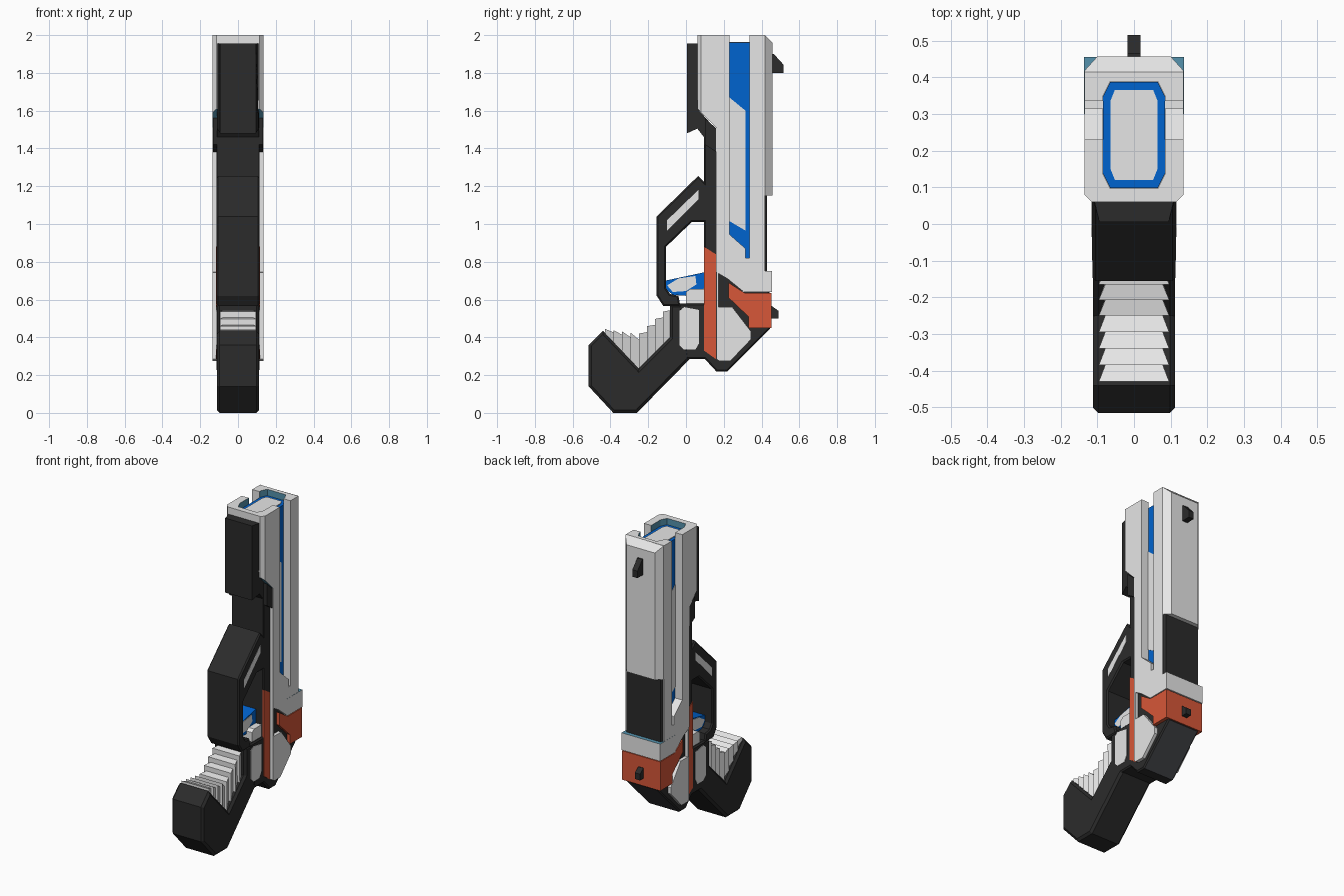
import bpy, bmesh
from mathutils import Vector

if "Cube" in bpy.data.objects:
    bpy.data.objects.remove(bpy.data.objects["Cube"])


def material(name, rgb):
    m = bpy.data.materials.new(name)
    m.diffuse_color = (*rgb, 1)
    m.use_nodes = True
    m.node_tree.nodes["Principled BSDF"].inputs["Base Color"].default_value = m.diffuse_color
    return m


LIGHT = material("light grey", (0.79, 0.79, 0.79))
DARK = material("charcoal", (0.024, 0.024, 0.024))
SLATE = material("slate", (0.055, 0.058, 0.065))
ORANGE = material("burnt orange", (0.68, 0.095, 0.04))
BLUE = material("bright blue", (0.0, 0.125, 0.62))
TEAL = material("muted teal", (0.09, 0.29, 0.42))


def extrude(name, pts, axis, a, b, mat, bevel=0.0, where=lambda e: True):
    """Extrude a YZ profile along x, or an XY profile along z."""
    bm = bmesh.new()
    place = (lambda p, d: (d, *p)) if axis == "x" else (lambda p, d: (*p, d))
    lo = [bm.verts.new(place(p, a)) for p in pts]
    hi = [bm.verts.new(place(p, b)) for p in pts]
    bm.faces.new(lo)
    bm.faces.new(hi[::-1])
    for i in range(len(pts)):
        j = (i + 1) % len(pts)
        bm.faces.new((lo[i], hi[i], hi[j], lo[j]))
    bmesh.ops.recalc_face_normals(bm, faces=bm.faces)
    if bevel:
        rim = [e for e in bm.edges
               if abs(e.verts[0].co.x - e.verts[1].co.x) < 1e-6 and where(e)]
        bmesh.ops.bevel(bm, geom=rim, offset=bevel, segments=1, affect="EDGES")
    me = bpy.data.meshes.new(name)
    bm.to_mesh(me)
    bm.free()
    me.materials.append(mat)
    ob = bpy.data.objects.new(name, me)
    bpy.context.collection.objects.link(ob)
    return ob


def prism(name, pts, hw, mat, bevel=0.0, where=lambda e: True):
    return extrude(name, pts, "x", -hw, hw, mat, bevel, where)


def octagon(hx, y0, y1, cx, cy):
    return [(-hx, y0 + cy), (-hx + cx, y0), (hx - cx, y0), (hx, y0 + cy),
            (hx, y1 - cy), (hx - cx, y1), (-hx + cx, y1), (-hx, y1 - cy)]


def cut(ob, cutter):
    mod = ob.modifiers.new("cut", "BOOLEAN")
    mod.operation, mod.solver, mod.object = "DIFFERENCE", "EXACT", cutter
    bpy.context.view_layer.objects.active = ob
    bpy.ops.object.modifier_apply(modifier=mod.name)
    bpy.data.objects.remove(cutter)


def tint(ob, mat, rule):
    ob.data.materials.append(mat)
    k = len(ob.data.materials) - 1
    for f in ob.data.polygons:
        if rule(f):
            f.material_index = k


# Barrel shell with side slots and a recessed muzzle
shell = prism("barrel_shell", [
    (.06, 2), (.06, 1.61), (.16, 1.51), (.16, .745), (.22, .71), (.30, .645),
    (.415, .645), (.415, 2)], .135, LIGHT, .02,
    lambda e: max(v.co.y for v in e.verts) < .17
    and min(v.co.z for v in e.verts) > 1.6)
cut(shell, prism("slot_cutter", [
    (.23, 2.1), (.23, .945), (.315, .87), (.315, .82), (.336, .82), (.336, 2.1)],
    .3, LIGHT))
cut(shell, extrude("muzzle_cutter", octagon(.085, .097, .388, .02, .04),
                   "z", 1.90, 2.1, LIGHT))
tint(shell, TEAL, lambda f: (
    f.center.z > 1.9 and abs(f.normal.z) < .1 and abs(f.center.x) < .09
    and .096 < f.center.y < .391)
    or (f.normal.z < -.5 and f.normal.y < -.5 and f.center.z > 1.4))

# Blue core with grey muzzle plate and grey slot panels
extrude("barrel_core", octagon(.0845, .175, .385, .02, .04), "z", .8, 1.93, BLUE)
extrude("muzzle_ring", octagon(.0845, .098, .387, .02, .04), "z", 1.88, 1.96, BLUE)
extrude("muzzle_plate", octagon(.064, .12, .366, .012, .03), "z", 1.95, 1.964, LIGHT)
prism("slot_panel", [(.23, 1.67), (.315, 1.60), (.315, .965), (.23, 1.015)],
      .086, LIGHT)

# Back plate, with a sloping top edge, and dark panel beneath
back = extrude("back_plate", [(-.135, .413), (.135, .413), (.135, .418),
                              (.10, .457), (-.10, .457), (-.135, .418)],
               "z", 1.15, 2, LIGHT)
for v in back.data.vertices:
    if v.co.y > .45 and v.co.z > 1.9:
        v.co.z = 1.96
extrude("back_lower_panel", [(-.133, .41), (.133, .41), (.12, .43), (-.12, .43)],
        "z", .74, 1.15, DARK)

# Rear collar and orange receiver
collar = prism("rear_collar", [(.30, .64), (.455, .64), (.455, .75), (.30, .75)],
               .136, LIGHT)
tint(collar, TEAL, lambda f: f.normal.z > .9)
prism("orange_receiver", [(.225, .69), (.31, .635), (.452, .635), (.452, .45),
                          (.33, .45), (.33, .51), (.225, .61)], .135, ORANGE)

# Sights
prism("front_sight", [(.45, 1.90), (.465, 1.90), (.515, 1.845), (.515, 1.80),
                      (.45, 1.80)], .018, DARK)
prism("rear_nub", [(.44, .565), (.455, .565), (.49, .54), (.49, .50), (.44, .50)],
      .018, DARK)

# Dark inner body with a paler sloping base, and lower light frame
body = prism("inner_body", [(.0, .285), (.10, .285), (.16, .22), (.22, .22),
                            (.445, .445), (.44, .70), (.17, .75), (.17, 1.5),
                            (.095, 1.5), (.095, .58), (-.04, .58)],
             .113, DARK, .008)
tint(body, SLATE, lambda f: f.normal.y > .6 and f.normal.z < -.6)
prism("lower_frame", [(.161, .745), (.161, .285), (.175, .275), (.235, .275),
                      (.345, .39), (.345, .43), (.245, .56), (.172, .56),
                      (.172, .745)], .134, LIGHT)

# Orange side strips, as thin plates on both flanks
for side, s in (("right", 1), ("left", -1)):
    extrude("orange_strip_" + side,
            [(.095, .88), (.158, .84), (.158, .285), (.095, .33)],
            "x", s * .107, s * .1155, ORANGE)

# Dark module under the barrel, narrowing to the front
module = prism("front_module", [(.005, 1.955), (.07, 1.955), (.07, 1.6), (.16, 1.5),
                                (.16, 1.2), (.095, 1.2), (.095, 1.46),
                                (.06, 1.505), (.005, 1.48)], .11, DARK)
for v in module.data.vertices:
    if v.co.y < .01:
        v.co.x *= .86
prism("module_bracket", [(.10, 1.56), (.162, 1.505), (.162, 1.38), (.10, 1.42)],
      .133, DARK)

# Trigger guard with light inlays
prism("trigger_guard", [(.12, 1.20), (.065, 1.255), (-.155, 1.04), (-.155, .62),
                        (-.12, .565), (-.03, .565), (-.04, .62), (-.085, .63),
                        (-.105, .66), (-.105, .88), (.03, 1.01), (.12, 1.01)],
      .113, DARK, .008)
prism("guard_inlay", [(-.10, 1.02), (.065, 1.18), (.065, 1.13), (-.10, .965)],
      .114, LIGHT)

# Trigger
prism("trigger", [(-.11, .70), (.10, .745), (.10, .66), (.0, .62), (-.07, .625),
                  (-.108, .655)], .06, BLUE)
prism("trigger_side", [(-.10, .675), (-.04, .712), (.05, .725), (.055, .68),
                       (.0, .645), (-.07, .64)], .063, LIGHT)
prism("trigger_block", [(.0, .64), (.02, .655), (.10, .655), (.10, .56),
                        (.0, .58)], .10, LIGHT)

# Grip
prism("grip", [(-.44, .435), (-.515, .36), (-.515, .14), (-.385, 0), (-.26, 0),
               (.02, .285), (.02, .575), (-.085, .575), (-.085, .40),
               (-.25, .235)], .112, DARK, .014)
prism("grip_panel", [(-.035, .54), (-.01, .56), (.07, .545), (.07, .37),
                     (.05, .335), (-.01, .335), (-.035, .36)], .1155, LIGHT)

# Finger ridges: fan of slats filling the notch of the grip
def along(a, b, c, t):
    a, b, c = Vector(a), Vector(b), Vector(c)
    return a.lerp(b, t * 2) if t < .5 else b.lerp(c, t * 2 - 1)


COUNT = 8
for i in range(COUNT):
    t0, t1 = i / COUNT, (i + 1) / COUNT
    top = [along((-.43, .445), (-.25, .42), (-.08, .575), t) for t in (t0, t1)]
    low = [along((-.43, .41), (-.25, .225), (-.075, .38), t) for t in (t0, t1)]
    top[1] = top[1].lerp(low[1], .16)
    slat = prism("finger_ridge_%d" % (i + 1), [low[0], top[0], top[1], low[1]],
                 .096, LIGHT)
    for v in slat.data.vertices:  # taper towards the trailing side
        if min((Vector(v.co.yz) - p).length for p in (top[1], low[1])) < 1e-4:
            v.co.x *= .82
